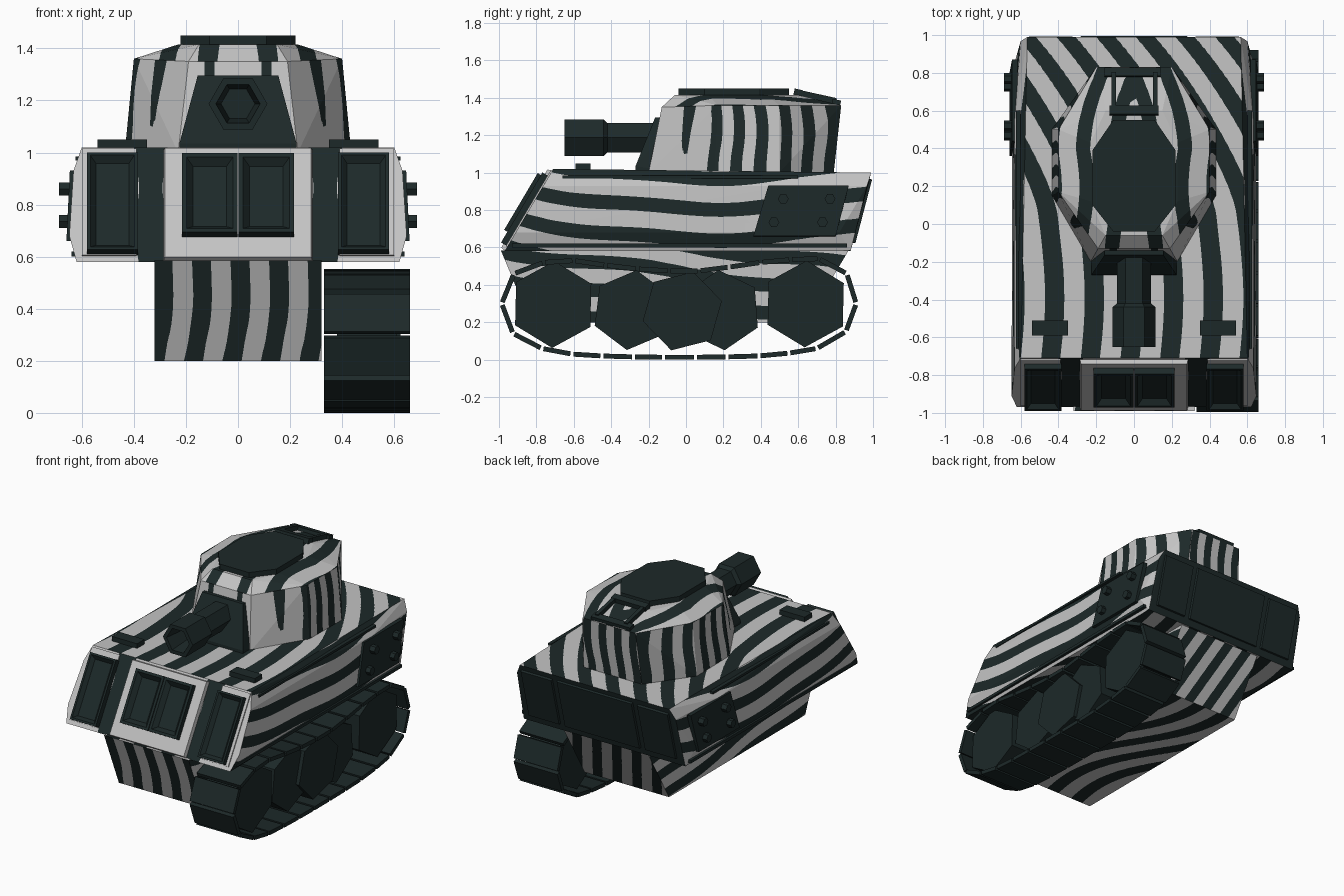
import bpy, bmesh, math
from mathutils import Vector as V

if "Cube" in bpy.data.objects:
    bpy.data.objects.remove(bpy.data.objects["Cube"])

def material(name, rgb):
    m = bpy.data.materials.new(name)
    m.diffuse_color = (*rgb, 1)
    m.use_nodes = True
    m.node_tree.nodes["Principled BSDF"].inputs["Base Color"].default_value = m.diffuse_color
    return m

LIGHT = material("light_grey", (0.55, 0.55, 0.55))
DARK = material("dark_green_grey", (0.012, 0.022, 0.022))

def finish(name, bm, mats):
    me = bpy.data.meshes.new(name)
    bm.to_mesh(me)
    bm.free()
    for m in mats:
        me.materials.append(m)
    ob = bpy.data.objects.new(name, me)
    bpy.context.collection.objects.link(ob)
    return ob

def solid(pts):
    """Convex solid through the given points."""
    bm = bmesh.new()
    for p in pts:
        bm.verts.new(p)
    bmesh.ops.convex_hull(bm, input=bm.verts[:])
    bmesh.ops.dissolve_limit(bm, angle_limit=0.01, verts=bm.verts[:], edges=bm.edges[:])
    bmesh.ops.recalc_face_normals(bm, faces=bm.faces[:])
    return bm

def hull(name, pts, mat=DARK):
    return finish(name, solid(pts), [mat])

def box(name, x, y, z, mat=DARK):
    return hull(name, [(a, b, c) for a in x for b in y for c in z], mat)

def both(pts):
    return [(s * x, y, z) for x, y, z in pts for s in (-1, 1)]

def panel(name, quad, n, h, mat=DARK, inset=0, depth=0, taper=0):
    """Plate on a quad facing n, raised by h, with an optional pocket."""
    quad = [V(q) for q in quad]
    n = V(n).normalized()
    c = sum(quad, V()) / 4
    top = [q + (c - q).normalized() * taper + n * h for q in quad]
    bm = solid([q - n * 0.015 for q in quad] + top)
    if inset:
        f = max(bm.faces, key=lambda f: f.normal.dot(n))
        bmesh.ops.inset_region(bm, faces=[f], thickness=inset, depth=0)
        bmesh.ops.inset_region(bm, faces=[f], thickness=abs(depth) * 1.2, depth=depth)
    return finish(name, bm, [mat])

def hexagon(r, turn=0, n=6):
    return [(r * math.cos(turn + i * math.tau / n), r * math.sin(turn + i * math.tau / n)) for i in range(n)]

def prism_x(name, cy, cz, r, x0, x1, turn=0, mat=DARK):
    return hull(name, [(x, cy + a, cz + b) for a, b in hexagon(r, turn) for x in (x0, x1)], mat)

def band(u, centre, period, bias=0.05):
    return math.cos(math.tau * (u - centre) / period) - bias

def zebra(name, bm, classify, fields, step=0.03):
    """Cut stripes along the zero line of a field chosen by face direction."""
    for f in bm.faces:
        f.material_index = classify(f.normal)
    for axis in range(3):
        lo, hi = (g(v.co[axis] for v in bm.verts) for g in (min, max))
        for i in range(1, int((hi - lo) / step) + 1):
            co, no = V(), V()
            co[axis], no[axis] = lo + i * step - 0.003, 1
            bmesh.ops.bisect_plane(bm, geom=bm.verts[:] + bm.edges[:] + bm.faces[:], dist=1e-5,
                                   plane_co=co, plane_no=no)
    seams = [e for e in bm.edges if len({f.material_index for f in e.link_faces}) > 1]
    bmesh.ops.split_edges(bm, edges=seams)
    bmesh.ops.triangulate(bm, faces=bm.faces[:])
    val = {v: fields[v.link_faces[0].material_index](*v.co) + 1e-6 for v in bm.verts if v.link_faces}
    new = set()
    for e in bm.edges[:]:
        a, b = e.verts
        if val[a] * val[b] < 0:
            new.add(bmesh.utils.edge_split(e, a, val[a] / (val[a] - val[b]))[1])
    for f in bm.faces[:]:
        cut = [v for v in f.verts if v in new]
        if len(cut) == 2:
            bmesh.utils.face_split(f, cut[0], cut[1])
    for f in bm.faces:
        f.material_index = int(sum(val.get(v, 0) for v in f.verts) > 0)
    return finish(name, bm, [LIGHT, DARK])

# Stripe fields by face direction
def top(x, y, z):
    return band(x + 0.62 * max(0, y - 0.05) ** 1.6 + 0.03 * math.sin(4 * y), 0.18, 0.21)
def side(x, y, z):
    return band(z - 0.11 * (y - 0.1) ** 2 + 0.01 * math.sin(7 * y), 0.81, 0.165, 0.12)
def side_low(x, y, z):
    return band(z + 0.12 * y + 0.015 * math.sin(6 * y), 0.46, 0.15)
def front(x, y, z):
    return 0.055 - abs(abs(x) - 0.335) + 0.01 * math.sin(20 * z)
def front_low(x, y, z):
    return band(x - 0.08 * (z - 0.4) + 0.01 * math.sin(12 * z), 0.0, 0.148)
def rear(x, y, z):
    return 1
def rear_low(x, y, z):
    return band(x + 0.4 * z, 0.0, 0.15)
def under(x, y, z):
    return band(x + 0.12 * math.sin(3.5 * y) + 0.2 * y, 0.0, 0.2)
def turret_side(x, y, z):
    u = math.atan2(abs(x), 0.28 - y) * 0.41
    if u > 0.46:
        return band(u + 0.008 * math.sin(14 * z), 0.523, 0.118, 0)
    return 0.03 + 0.1 * (z - 1.25) - abs(u - 0.35) if u > 0.25 else 0.02 - abs(abs(x) - 0.11)
def turret_rear(x, y, z):
    return band(x + 0.01 * math.sin(14 * z), 0.05, 0.115, 0)
def turret_top(x, y, z):
    return band(abs(x) + 0.25 * max(0, y - 0.4) + 0.02 * math.sin(8 * y), 0.1, 0.17, 0.15)

def direction(n):
    if n.z > 0.75: return 0
    if n.z < -0.8: return 4
    if abs(n.x) > 0.6: return 1
    return 2 if n.y < 0 else 3

# Upper and lower hull
zebra("upper_hull", solid(both([
    (0.62, -0.97, 0.58), (0.61, 0.88, 0.58), (0.648, -0.911, 0.68), (0.642, 0.82, 0.68),
    (0.632, -0.763, 0.93), (0.60, 0.968, 0.93), (0.645, 0.5, 0.68), (0.632, 0.55, 0.93),
    (0.60, -0.71, 1.02), (0.565, 0.99, 1.0)])),
    direction, [top, side, front, rear, under])
zebra("lower_hull", solid(both([
    (0.32, -0.99, 0.585), (0.32, -0.83, 0.2), (0.32, 0.64, 0.2), (0.32, 0.87, 0.585)])),
    direction, [top, side_low, front_low, rear_low, under])

# Turret
zebra("turret", solid(both([
    (0.23, -0.2, 1.0), (0.435, 0.15, 1.0), (0.435, 0.5, 1.0), (0.22, 0.79, 1.0),
    (0.19, -0.13, 1.35), (0.40, 0.17, 1.36), (0.40, 0.5, 1.36), (0.20, 0.83, 1.36),
    (0.15, -0.06, 1.415), (0.23, 0.12, 1.415), (0.23, 0.43, 1.415), (0.15, 0.6, 1.415)])),
    lambda n: 1 if n.z > 0.6 else 2 if n.y > 0.92 else 0, [turret_side, turret_top, turret_rear])
hull("turret_hatch", both([(x, y, z) for x, y in ((0.11, 0.55), (0.22, 0.39), (0.22, 0.1), (0.11, -0.04))
                           for z in (1.40, 1.45)]))
hull("gun_mantlet", both([(0.225, -0.27, 1.01), (0.225, -0.27, 1.035), (0.155, -0.165, 1.295),
                          (0.225, -0.1, 1.01), (0.155, -0.05, 1.295)]))

# Gun barrel with a hollow muzzle
bm = bmesh.new()
rings = [[bm.verts.new((a, y, 1.187 + b)) for a, b in hexagon(r)] for r, y in (
    (0.09, -0.1), (0.09, -0.42), (0.113, -0.44), (0.113, -0.65), (0.085, -0.65), (0.065, -0.5))]
for p, q in zip(rings, rings[1:]):
    for i in range(6):
        bm.faces.new((p[i], p[(i + 1) % 6], q[(i + 1) % 6], q[i]))
bm.faces.new(rings[0])
bm.faces.new(rings[-1])
bmesh.ops.recalc_face_normals(bm, faces=bm.faces[:])
finish("gun_barrel", bm, [DARK])

# Rack on the back of the turret
def rack(x0, x1, y0, y1, h):
    z = lambda y: 1.415 - 0.22 * (y - 0.6)
    panel("turret_rack_bar", [(x0, y0, z(y0)), (x1, y0, z(y0)), (x1, y1, z(y1)), (x0, y1, z(y1))], (0, 0.22, 1), h)
rack(-0.13, 0.13, 0.575, 0.62, 0.03)
rack(-0.155, 0.14, 0.78, 0.825, 0.02)
for s in (-0.12, 0.1):
    rack(s, s + 0.025, 0.6, 0.8, 0.028)

# Panels on the sloping nose
N = (0, -0.44, 0.26)
def nose(x0, x1, t0, t1, h=0):
    off = V(N).normalized() * h
    return [V((x, -0.97 + 0.26 * t, 0.58 + 0.44 * t)) + off for x, t in ((x0, t0), (x1, t0), (x1, t1), (x0, t1))]
panel("nose_centre_plate", nose(-0.29, 0.29, 0.0, 0.98), N, 0.025, LIGHT, taper=0.012)
for s in (-1, 1):
    panel("nose_window", nose(s * 0.002, s * 0.215, 0.19, 0.88, 0.025), N, 0.035, DARK, 0.024, -0.03)
    panel("nose_side_plate", nose(s * 0.39, s * 0.6, 0.05, 0.98), N, 0.008, LIGHT)
    panel("nose_side_panel", nose(s * 0.385, s * 0.58, 0.06, 0.91, 0.008), N, 0.032, DARK, 0.018, -0.025)
    box("deck_block", (s * 0.35, s * 0.54), (-0.59, -0.51), (1.0, 1.05))

# Rear panels
def tail(x0, x1, t0, t1):
    return [(x, 0.88 + 0.11 * t, 0.58 + 0.42 * t) for x, t in ((x0, t0), (x1, t0), (x1, t1), (x0, t1))]
for x0, x1 in ((-0.56, -0.32), (-0.29, 0.29), (0.32, 0.56)):
    panel("rear_panel", tail(x0, x1, 0.1, 0.93), (0, 0.42, -0.11), 0.014, taper=0.01)

# Side armour plates, bolts and rails
for s in (-1, 1):
    panel("side_plate", [(s * 0.645, 0.36, 0.66), (s * 0.645, 0.80, 0.66), (s * 0.632, 0.87, 0.93),
                         (s * 0.632, 0.44, 0.93)], (s, 0, 0.05), 0.014)
    for y, z in ((0.47, 0.735), (0.52, 0.86), (0.73, 0.735), (0.77, 0.86)):
        prism_x("side_bolt", y, z, 0.029, s * 0.63, s * 0.688)
    box("side_lower_rail", (s * 0.61, s * 0.64), (-0.93, 0.86), (0.6, 0.62))
    box("side_upper_rail", (s * 0.6, s * 0.625), (-0.66, 0.6), (0.97, 0.985))

# Road wheels, on the one side that has a track
for y, z, r, x1, turn in ((-0.71, 0.295, 0.232, 0.61, 0.5), (-0.29, 0.265, 0.215, 0.6, 0.4),
                          (-0.02, 0.26, 0.218, 0.625, 0.25), (0.19, 0.265, 0.215, 0.6, 0.6),
                          (0.64, 0.298, 0.232, 0.61, 0.5)):
    prism_x("road_wheel", y, z, r, 0.38, x1, turn)

# Track links
path = [(-0.92, 0.46), (-0.76, 0.52), (-0.6, 0.53), (-0.43, 0.505), (-0.26, 0.485), (-0.09, 0.475),
        (0.07, 0.475), (0.23, 0.495), (0.40, 0.52), (0.56, 0.535), (0.71, 0.54), (0.86, 0.46),
        (0.91, 0.30), (0.855, 0.15), (0.70, 0.06), (0.55, 0.035), (0.39, 0.02), (0.22, 0.015),
        (0.05, 0.013), (-0.12, 0.013), (-0.28, 0.015), (-0.45, 0.02), (-0.61, 0.03), (-0.77, 0.06),
        (-0.925, 0.14), (-0.985, 0.30)]
for a, b in zip(path, path[1:] + path[:1]):
    a, b = V((0, *a)), V((0, *b))
    d = (b - a).normalized()
    n = V((0, -d.z, d.y)) * 0.013
    ends = [a + d * 0.008, b - d * 0.008]
    hull("track_link", [p + n * k + V((x, 0, 0)) for p in ends for k in (-1, 1) for x in (0.33, 0.66)])
